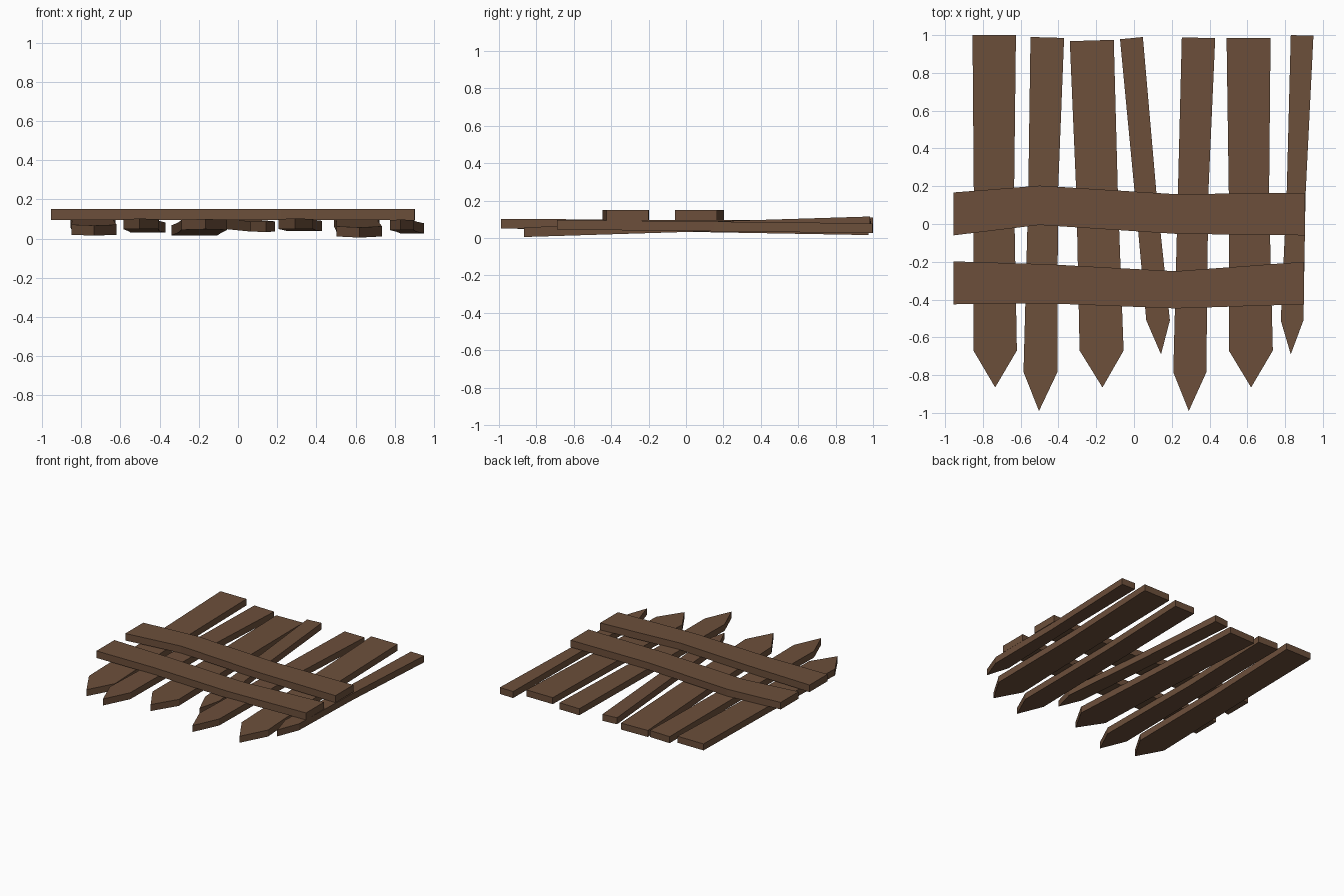
import bpy, bmesh

if "Cube" in bpy.data.objects:
    bpy.data.objects.remove(bpy.data.objects["Cube"])

wood = bpy.data.materials.new("brown_wood")
wood.diffuse_color = (0.15, 0.078, 0.043, 1)
wood.use_nodes = True
wood.node_tree.nodes["Principled BSDF"].inputs["Base Color"].default_value = wood.diffuse_color


def slab(name, sections, tip=None):
    """Board from cross sections: each is (left xyz, right xyz, thickness); optional pointed tip."""
    bm = bmesh.new()
    rings = []
    for (a, b, t) in sections:
        pts = (a, b, (b[0], b[1], b[2] + t), (a[0], a[1], a[2] + t))
        rings.append([bm.verts.new(p) for p in pts])
    for r, s in zip(rings, rings[1:]):
        for i in range(4):
            j = (i + 1) % 4
            bm.faces.new((r[i], r[j], s[j], s[i]))
    bm.faces.new(rings[0])
    a, b, c, d = rings[-1]
    if tip:
        t = sections[-1][2]
        lo = bm.verts.new(tip)
        hi = bm.verts.new((tip[0], tip[1], tip[2] + t))
        for f in ((a, b, lo), (d, c, hi), (a, lo, hi, d), (b, c, hi, lo)):
            bm.faces.new(f)
    else:
        bm.faces.new((a, b, c, d))
    bmesh.ops.recalc_face_normals(bm, faces=bm.faces)
    me = bpy.data.meshes.new(name)
    bm.to_mesh(me)
    bm.free()
    me.materials.append(wood)
    ob = bpy.data.objects.new(name, me)
    bpy.context.collection.objects.link(ob)


# Pickets: back end (xl, yl, xr, yr), middle (xl, xr), shoulders (xl, xr, y),
# tip (x, y), underside height at tip and at back end
pickets = [
    ((-.855, 1.0, -.625, 1.0), (-.848, -.635), (-.85, -.62, -.67), (-.735, -.865), .015, .058),
    ((-.548, .99, -.37, .985), (-.56, -.403), (-.585, -.405, -.783), (-.503, -.99), .05, .03),
    ((-.34, .968, -.107, .975), (-.305, -.085), (-.288, -.055, -.67), (-.167, -.865), .048, .015),
    ((-.074, .978, .047, .99), (.005, .12), (.065, .19, -.51), (.143, -.69), .034, .05),
    ((.253, .987, .43, .985), (.232, .393), (.208, .383, -.785), (.29, -.99), .05, .038),
    ((.49, .985, .723, .985), (.502, .715), (.502, .735, -.67), (.62, -.865), .005, .063),
    ((.83, 1.0, .95, .997), (.808, .908), (.777, .897, -.51), (.83, -.69), .045, .026),
]
TH = .052
for i, (back, mid, sh, tip, z0, z1) in enumerate(pickets):
    def z(y):
        return z0 + (z1 - z0) * (y - tip[1]) / (1 - tip[1])
    ym = .15
    slab(f"picket_{i + 1}", [
        ((back[0], back[1], z(back[1])), (back[2], back[3], z(back[3])), TH),
        ((mid[0], ym, z(ym)), (mid[1], ym, z(ym)), TH),
        ((sh[0], sh[2], z(sh[2])), (sh[1], sh[2], z(sh[2])), TH),
    ], (tip[0], tip[1], z(tip[1])))

# Cross rails: (x, lower y, upper y) along the length
rails = {
    "upper_rail": [(-.955, -.06, .167), (-.5, -.005, .203), (.22, -.052, .158), (.905, -.06, .165)],
    "lower_rail": [(-.955, -.425, -.198), (-.46, -.42, -.213), (.22, -.447, -.25), (.9, -.425, -.2)],
}
for name, pts in rails.items():
    slab(name, [((x, lo, .094), (x, hi, .094), .056) for x, lo, hi in pts])
